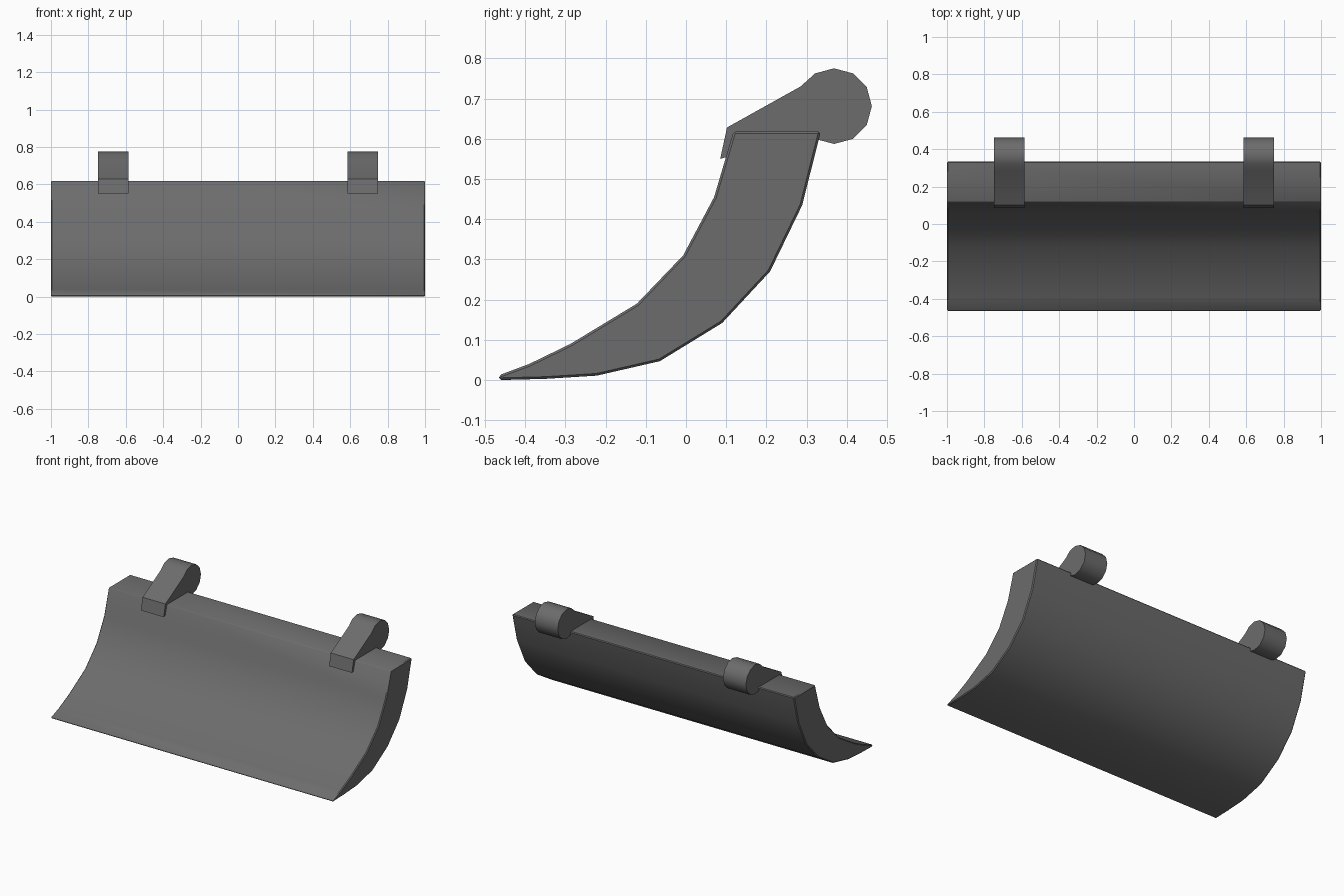
import bpy, bmesh
from math import radians, cos, sin

if "Cube" in bpy.data.objects:
    bpy.data.objects.remove(bpy.data.objects["Cube"])

# Dark steel colour for all parts
steel = bpy.data.materials.new("dark_steel")
steel.diffuse_color = (0.15, 0.15, 0.15, 1)
steel.use_nodes = True
steel.node_tree.nodes["Principled BSDF"].inputs["Base Color"].default_value = steel.diffuse_color


def extrude_profile(name, profile, x0, x1, bevel=0.0):
    """Extrude a (y, z) outline along x, with an optional chamfer on hard edges."""
    bm = bmesh.new()
    face = bm.faces.new([bm.verts.new((x0, y, z)) for y, z in profile])
    ext = bmesh.ops.extrude_face_region(bm, geom=[face])
    moved = [v for v in ext["geom"] if isinstance(v, bmesh.types.BMVert)]
    bmesh.ops.translate(bm, vec=(x1 - x0, 0, 0), verts=moved)
    bmesh.ops.recalc_face_normals(bm, faces=bm.faces[:])
    if bevel:
        hard = [e for e in bm.edges if e.calc_face_angle(0) > radians(45)]
        bmesh.ops.bevel(bm, geom=hard, offset=bevel, segments=1,
                        affect='EDGES', clamp_overlap=True)
    mesh = bpy.data.meshes.new(name)
    bm.to_mesh(mesh)
    bm.free()
    mesh.materials.append(steel)
    obj = bpy.data.objects.new(name, mesh)
    bpy.context.collection.objects.link(obj)
    bpy.ops.object.select_all(action='DESELECT')
    obj.select_set(True)
    bpy.context.view_layer.objects.active = obj
    bpy.ops.object.shade_smooth_by_angle(angle=radians(38))
    return obj


# Curved blade: convex back from the tip up, then concave front back down
back = [(-0.465, 0.0), (-0.35, 0.003), (-0.222, 0.011), (-0.065, 0.047),
        (0.09, 0.142), (0.209, 0.27), (0.289, 0.435), (0.335, 0.618)]
front = [(0.118, 0.618), (0.07, 0.455), (-0.007, 0.31), (-0.122, 0.19),
         (-0.287, 0.09), (-0.39, 0.04), (-0.465, 0.012)]
extrude_profile("blade", back + front, -1.0, 1.0, bevel=0.0055)

# Mounting hooks: wedge arm over the top edge ending in a 12-sided round
cy, cz, r = 0.368, 0.681, 0.094
knuckle = [(cy + r * cos(radians(a)), cz + r * sin(radians(a)))
           for a in range(120, -121, -30)]
hook = [(0.12, 0.56), (0.085, 0.55), (0.102, 0.628), (0.285, 0.73)] + knuckle + [(0.30, 0.585)]
for side, x in (("left", -0.667), ("right", 0.667)):
    extrude_profile("hook_" + side, hook, x - 0.081, x + 0.081)
